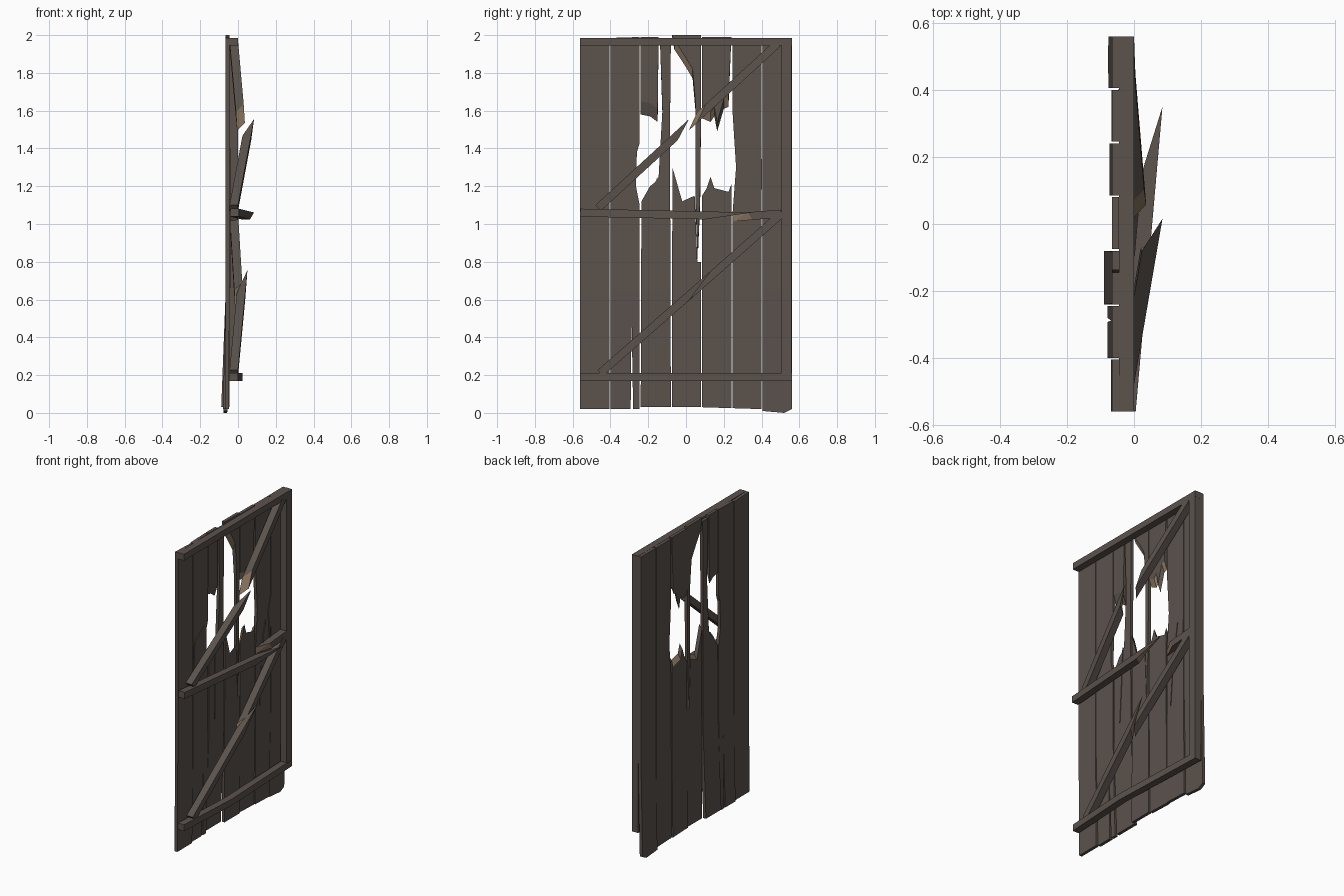
import bpy, bmesh
from mathutils import Vector

old = bpy.data.objects.get("Cube")
if old:
    bpy.data.objects.remove(old, do_unlink=True)


def material(name, rgb):
    m = bpy.data.materials.new(name)
    m.use_nodes = True
    m.diffuse_color = (*rgb, 1)
    m.node_tree.nodes["Principled BSDF"].inputs["Base Color"].default_value = (*rgb, 1)
    return m


WOOD = material("weathered_wood", (0.105, 0.085, 0.073))
RAW = material("raw_broken_wood", (0.27, 0.19, 0.12))


def finish(bm, name):
    bmesh.ops.recalc_face_normals(bm, faces=bm.faces)
    mesh = bpy.data.meshes.new(name)
    bm.to_mesh(mesh)
    bm.free()
    mesh.materials.append(WOOD)
    mesh.materials.append(RAW)
    ob = bpy.data.objects.new(name, mesh)
    bpy.context.collection.objects.link(ob)


def plank(name, outline, lean=0.0, upper_cut=0.0, lower_cut=0.0, back=-0.065, front=-0.045):
    """Extrude a (y, z) outline; bevel its broken edge and lean the foot backwards."""
    bm = bmesh.new()
    rings = [[bm.verts.new((x, y, z)) for y, z in outline] for x in (back, front)]
    broken = lambda z: 0.9 < z < 1.95
    for v in rings[1]:
        if broken(v.co.z):
            v.co.z += upper_cut
    for v in rings[0]:
        if broken(v.co.z):
            v.co.z -= lower_cut
    for ring in rings:
        bm.faces.new(ring)
    n = len(outline)
    for i in range(n):
        j = (i + 1) % n
        bm.faces.new((rings[0][i], rings[0][j], rings[1][j], rings[1][i]))
    bm.normal_update()
    for f in bm.faces:
        c = f.calc_center_median()
        if (upper_cut or lower_cut) and broken(c.z) and abs(f.normal.z) > 0.3:
            f.material_index = 1
    bmesh.ops.triangulate(bm, faces=[f for f in bm.faces if len(f.verts) > 4])
    bmesh.ops.bisect_plane(bm, geom=bm.verts[:] + bm.edges[:] + bm.faces[:],
                           plane_co=(0, 0, 0.65), plane_no=(0, 0, 1))
    for v in bm.verts:
        v.co.x -= lean * max(0, 0.65 - v.co.z) / 0.65
    finish(bm, name)


def beam(name, a, b, width=0.042, lift=(0, 0), pull=None, depth=0.045):
    """Square bar between two (y, z) points; pull shortens the corners of a snapped end."""
    a, b = Vector((0, *a)), Vector((0, *b))
    along = (b - a).normalized()
    side = Vector((0, -along.z, along.y)) * width / 2
    if side.z < 0:
        side = -side
    bm = bmesh.new()
    ends = []
    for k, p in enumerate((a, b)):
        ring = []
        corners = [(-depth, -1), (0, -1), (0, 1), (-depth, 1)]
        for i, (x, s) in enumerate(corners):
            back = pull[i] if pull and k else 0
            q = p + side * s - along * back
            t = (q - a).dot(along) / (b - a).length
            q.x = x + lift[0] + (lift[1] - lift[0]) * t
            ring.append(bm.verts.new(q))
        ends.append(ring)
    for i in range(4):
        j = (i + 1) % 4
        bm.faces.new((ends[0][i], ends[0][j], ends[1][j], ends[1][i]))
    bm.faces.new(ends[0])
    tip = bm.faces.new(ends[1])
    if pull:
        tip.material_index = 1
        bmesh.ops.triangulate(bm, faces=bm.faces)
    finish(bm, name)


# Whole boards, with splits and chipped edges
plank("board_1", [(-.56, .02), (-.405, .02), (-.405, 1.98), (-.56, 1.985)], .004)
plank("board_2", [(-.4, .02), (-.293, .02), (-.288, .5), (-.28, .02), (-.245, .02),
                  (-.245, 1.1), (-.265, 1.2), (-.26, 1.38), (-.245, 1.43),
                  (-.245, 1.99), (-.4, 1.985)], .015)
plank("board_6", [(.246, .025), (.4, .02), (.4, 1.985), (.246, 1.985), (.246, 1.6),
                  (.265, 1.3), (.246, 1.05)], .003)
plank("board_7", [(.406, .01), (.52, 0), (.56, .02), (.56, 1.985), (.406, 1.985)], .012)

# Smashed boards around the hole
plank("board_3_lower", [(-.24, .03), (-.08, .03), (-.085, 1.5), (-.08, 1.975), (-.138, 1.975),
                        (-.125, 1.6), (-.145, 1.25), (-.165, 1.22), (-.19, 1.2), (-.236, 1.12)],
      .025, lower_cut=.02)
plank("board_3_upper", [(-.24, 1.99), (-.24, 1.58), (-.19, 1.57), (-.15, 1.54), (-.145, 1.99)],
      upper_cut=.07)
plank("board_4_lower", [(-.075, .03), (.08, .03), (.08, .8), (.06, .8), (.046, 1.15),
                        (-.02, 1.12), (-.072, 1.3)], 0, lower_cut=.03)
plank("board_4_upper", [(-.075, 2), (-.062, 1.925), (0, 1.83), (.035, 1.77), (.05, 1.6),
                        (.05, 1.1), (.062, .81), (.075, 1.1), (.08, 1.6), (.08, 2)], upper_cut=.05)
plank("board_5_lower", [(.085, .03), (.24, .025), (.24, 1.21), (.225, 1.17), (.15, 1.19),
                        (.13, 1.25), (.11, 1.19), (.085, 1.15)], .008, lower_cut=.03)
plank("board_5_upper", [(.085, 1.99), (.085, 1.56), (.13, 1.54), (.15, 1.57), (.165, 1.49),
                        (.2, 1.61), (.225, 1.62), (.24, 1.99)], upper_cut=.05)

# Raised splinters beside the cracks
for i, (y0, z0, y1, z1) in enumerate([(-.4, 1.13, -.3, 1.4), (.285, .66, .34, 1.2),
                                      (-.18, .75, -.16, 1.25), (.39, 1.0, .395, 1.35)]):
    plank("splinter_%d" % i, [(y0, z0), (y0 + .012, z0 + .2), (y1 + .008, z1),
                              (y1 - .02, z1 - .1)], back=-.046, front=-.041)

# Frame
beam("top_rail", (-.56, 1.965), (.56, 1.965))
beam("hinge_stile", (.532, .21), (.532, 1.945), .055)
beam("bottom_rail_front", (-.56, .19), (-.1, .19), lift=(0, .025))
beam("bottom_rail_rear", (.56, .19), (-.1, .19), lift=(0, .025))

# Snapped middle rail and diagonal braces
beam("middle_rail_long", (-.56, 1.06), (.35, 1.04), lift=(.005, .085), pull=(.28, .25, 0, .2))
beam("middle_rail_stub", (.505, 1.055), (.25, 1.035), pull=(0, .1, .08, 0))
beam("upper_brace_low", (-.465, 1.085), (.03, 1.54), lift=(0, .085), pull=(.16, .12, 0, .13))
beam("upper_brace_high", (.485, 1.955), (.0, 1.51), lift=(0, .04), pull=(.0, .06, .16, .1))
beam("lower_brace_low", (-.455, .21), (.15, .74), lift=(0, .05), pull=(.25, .2, 0, .18))
beam("lower_brace_high", (.495, 1.045), (-.06, .555), lift=(0, .03), pull=(.05, .1, .18, .12))
